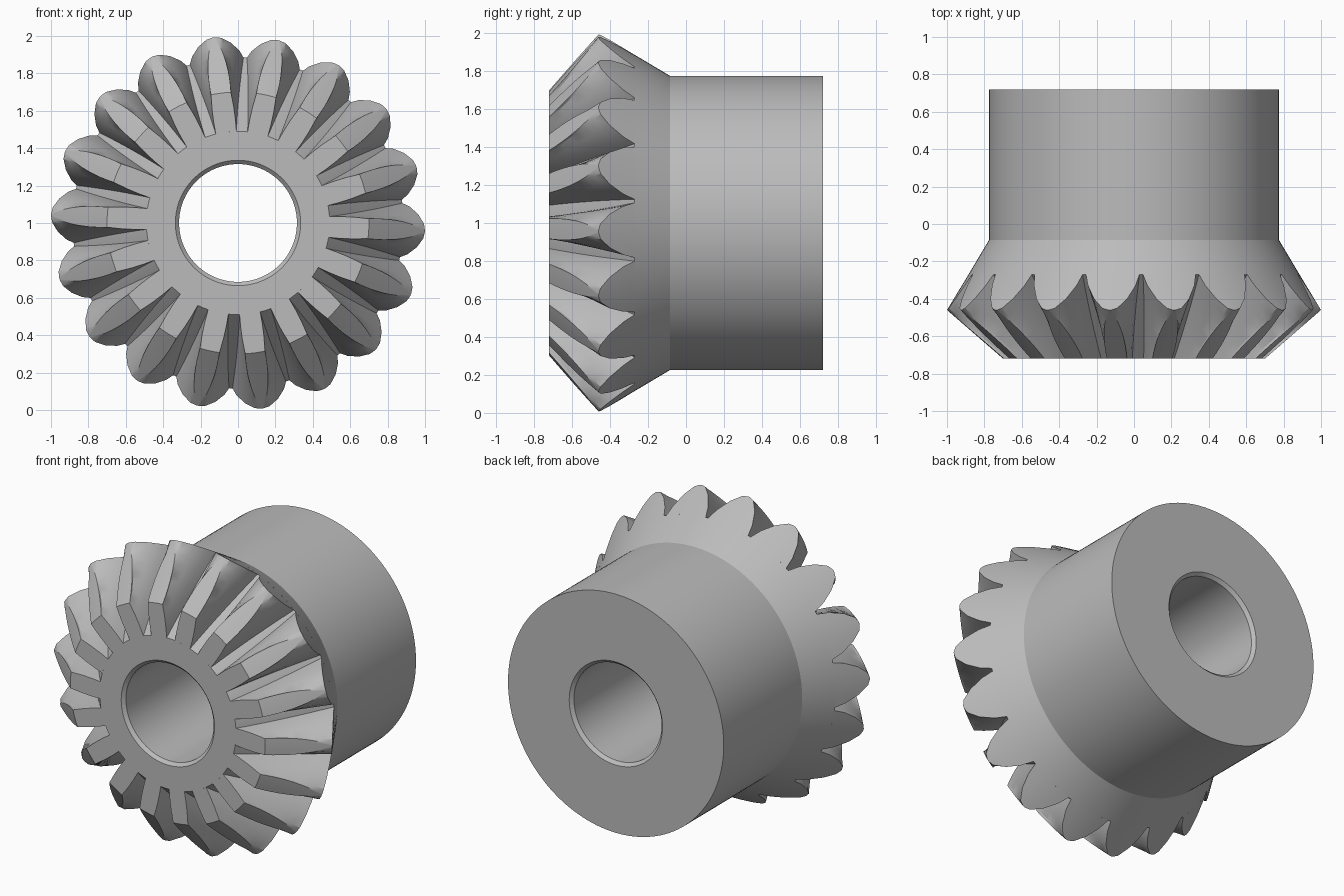
import bpy, bmesh, math

cube = bpy.data.objects.get("Cube")
if cube:
    bpy.data.objects.remove(cube, do_unlink=True)

TEETH = 18
PHASE = -2.5          # direction of the first tooth, in degrees
FRONT, BACK = -0.72, 0.72

steel = bpy.data.materials.new("grey_steel")
steel.use_nodes = True
steel.diffuse_color = (0.5, 0.5, 0.5, 1)
steel.node_tree.nodes["Principled BSDF"].inputs["Base Color"].default_value = (0.5, 0.5, 0.5, 1)


def polar(r, deg, y):
    """Point at radius r and angle deg round the shaft axis."""
    a = math.radians(deg)
    return (r * math.cos(a), y, 1 + r * math.sin(a))


def patch(bm, f, m, n):
    """Grid of quads over f(i, j)."""
    v = [[bm.verts.new(f(i, j)) for j in range(n + 1)] for i in range(m + 1)]
    for i in range(m):
        for j in range(n):
            bm.faces.new((v[i][j], v[i + 1][j], v[i + 1][j + 1], v[i][j + 1]))


def finish(bm, name):
    bmesh.ops.remove_doubles(bm, verts=bm.verts, dist=0.0002)
    bmesh.ops.recalc_face_normals(bm, faces=bm.faces)
    mesh = bpy.data.meshes.new(name)
    bm.to_mesh(mesh)
    bm.free()
    mesh.materials.append(steel)
    ob = bpy.data.objects.new(name, mesh)
    bpy.context.collection.objects.link(ob)
    bpy.ops.object.select_all(action='DESELECT')
    ob.select_set(True)
    bpy.context.view_layer.objects.active = ob
    bpy.ops.object.shade_smooth_by_angle(angle=math.radians(25))
    return ob


# Hub: turned profile with root cone, back cone, cylinder and chamfered bore
hub_profile = [(0.49, FRONT), (0.885, -0.27), (0.775, -0.085), (0.775, BACK),
               (0.335, BACK), (0.315, BACK - 0.02),
               (0.315, FRONT + 0.02), (0.335, FRONT), (0.49, FRONT)]
SEG = 144
bm = bmesh.new()
patch(bm, lambda i, j: polar(hub_profile[i][0], (j % SEG) * 360 / SEG, hub_profile[i][1]),
      len(hub_profile) - 1, SEG)
finish(bm, "hub")

# Teeth: flank profiles (radius, half angle) at the front and back, tip to root
front_flank = [(0.70, 4.4), (0.68, 4.6), (0.62, 5.4), (0.55, 6.1), (0.49, 6.5)]
back_flank = [(1.0, 0.4), (0.994, 2.3), (0.964, 5.3), (0.921, 8.0), (0.885, 9.4)]
STEPS, ROWS, COLS = 8, 4, 6


def tooth_point(centre, i, k, j):
    t = i / STEPS
    (r0, h0), (r1, h1) = front_flank[k], back_flank[k]
    ease = t * t if k == 0 else t          # leaf-shaped top land
    half = h0 + (h1 - h0) * ease
    y1 = -0.46 + (1 - r1) * 0.19 / 0.115   # the back cone
    return polar(r0 + (r1 - r0) * t, centre + half * (2 * j / COLS - 1),
                 FRONT + (y1 - FRONT) * t)


bm = bmesh.new()
for n in range(TEETH):
    c = PHASE + n * 360 / TEETH
    for end in (0, STEPS):                 # front and back ends
        patch(bm, lambda k, j: tooth_point(c, end, k, j), ROWS, COLS)
    for row in (0, ROWS):                  # top land and root
        patch(bm, lambda i, j: tooth_point(c, i, row, j), STEPS, COLS)
    for side in (0, COLS):                 # curved flanks
        patch(bm, lambda i, k: tooth_point(c, i, k, side), STEPS, ROWS)
finish(bm, "bevel_teeth")
